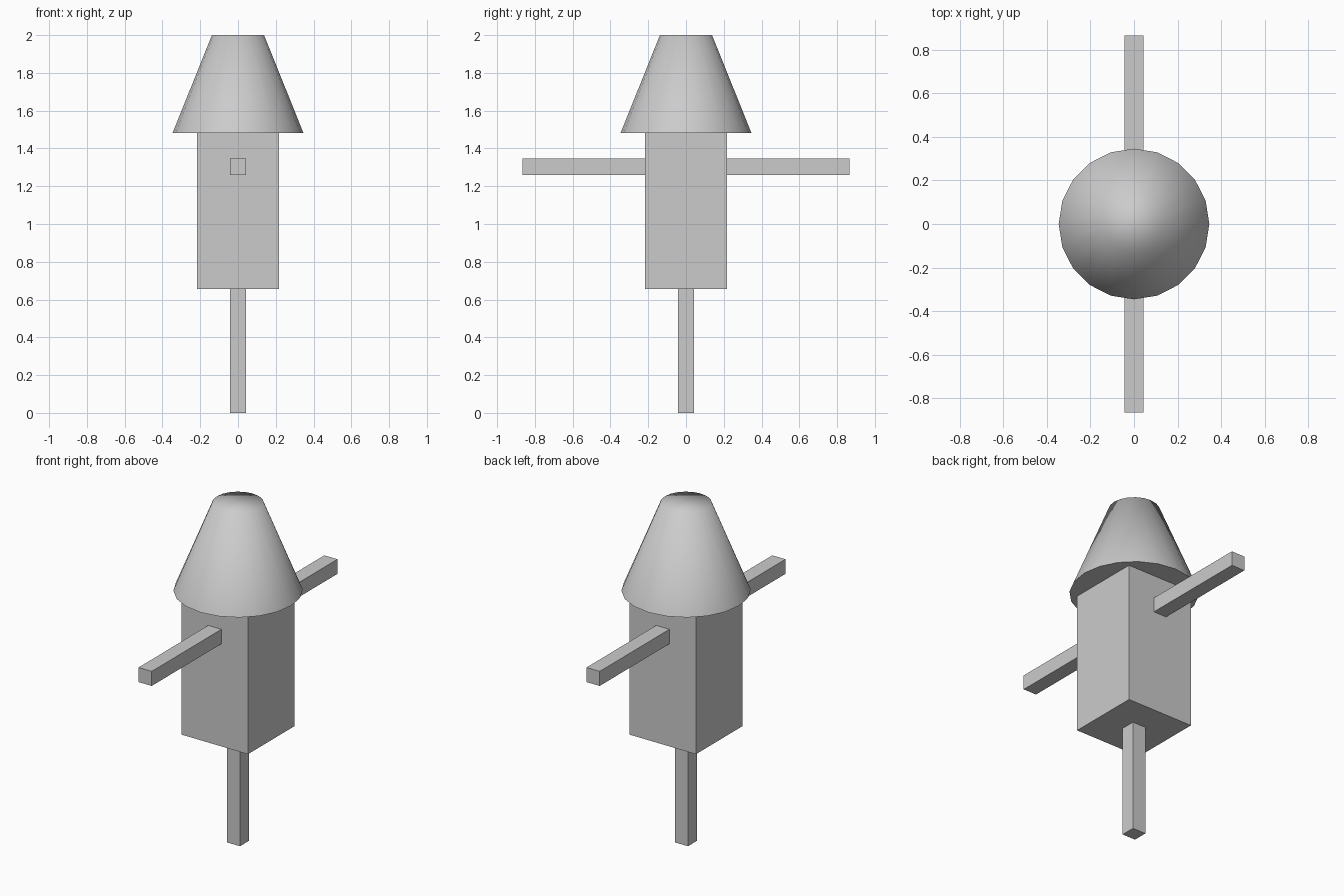
import bpy
import math

if "Cube" in bpy.data.objects:
    bpy.data.objects.remove(bpy.data.objects["Cube"])


def box(name, size, centre):
    """Axis-aligned box with its size baked into the mesh."""
    bpy.ops.mesh.primitive_cube_add(size=1, location=centre)
    obj = bpy.context.object
    obj.name = name
    obj.scale = size
    bpy.ops.object.transform_apply(location=False, rotation=False, scale=True)
    return obj


BAR = 0.086          # thickness of the post and arms
BODY_W = 0.432
BODY_BOTTOM, BODY_TOP, TOP = 0.655, 1.483, 2.0

# Support post
box("post", (BAR, BAR, BODY_BOTTOM), (0, 0, BODY_BOTTOM / 2))

# Square body
box("body", (BODY_W, BODY_W, BODY_TOP - BODY_BOTTOM),
    (0, 0, (BODY_TOP + BODY_BOTTOM) / 2))

# Crossbar running through the body as both arms
box("arm_bar", (BAR, 1.732, BAR), (0, 0, 1.303))

# Tapered 20-sided head, smooth over the top rim, sharp at the base
bpy.ops.mesh.primitive_cone_add(
    vertices=20, radius1=0.346, radius2=0.138, depth=TOP - BODY_TOP,
    location=(0, 0, (TOP + BODY_TOP) / 2))
bpy.context.object.name = "tapered_head"
bpy.ops.object.shade_smooth_by_angle(angle=math.radians(80))
